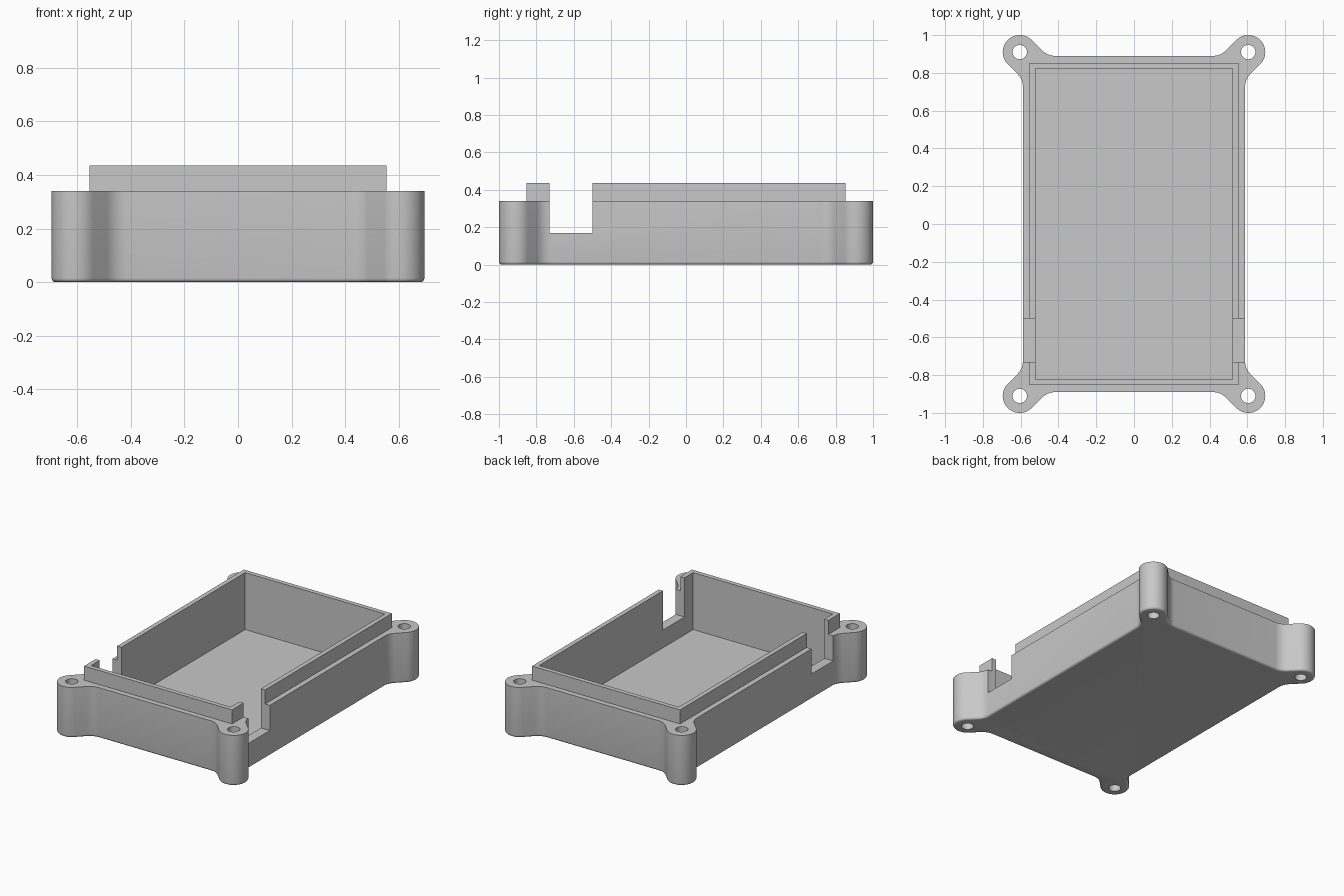
import bpy, bmesh, math

if "Cube" in bpy.data.objects:
    bpy.data.objects.remove(bpy.data.objects["Cube"])

# Main sizes
BODY_X, BODY_Y, BODY_H = 0.588, 0.89, 0.34
LIP_X, LIP_Y, LIP_H = 0.553, 0.853, 0.435
INNER_X, INNER_Y, FLOOR = 0.522, 0.822, 0.05
EAR_X, EAR_Y, EAR_R, HOLE_R = 0.605, 0.91, 0.09, 0.038
FILLET, BOTTOM_ROUND = 0.1, 0.015

grey = bpy.data.materials.new("light grey plastic")
grey.use_nodes = True
colour = (0.58, 0.58, 0.58, 1)
grey.diffuse_color = colour
grey.node_tree.nodes["Principled BSDF"].inputs["Base Color"].default_value = colour


def arc(cx, cy, r, start, end, steps):
    angles = [math.radians(start + (end - start) * i / steps) for i in range(steps + 1)]
    return [(cx + r * math.cos(a), cy + r * math.sin(a)) for a in angles]


def corner_outline():
    """One corner: wall, fillet, slanted flank, round ear, flank, fillet, wall."""
    s = EAR_R / math.sqrt(2)
    run = FILLET * math.tan(math.pi / 8)
    foot_y = (EAR_Y - s) - (EAR_X + s - BODY_X)   # flank meets the side wall
    foot_x = (EAR_X - s) - (EAR_Y + s - BODY_Y)   # flank meets the end wall
    return (arc(BODY_X + FILLET, foot_y - run, FILLET, 180, 135, 8)
            + arc(EAR_X, EAR_Y, EAR_R, -45, 135, 32)
            + arc(foot_x - run, BODY_Y + FILLET, FILLET, -45, -90, 8))


def full_outline():
    q = corner_outline()
    back_left = [(-x, y) for x, y in reversed(q)]
    front_left = [(-x, -y) for x, y in q]
    front_right = [(x, -y) for x, y in reversed(q)]
    return q + back_left + front_left + front_right


def prism(name, points, z0, z1, bottom_round=0):
    bm = bmesh.new()
    base = bm.faces.new([bm.verts.new((x, y, z0)) for x, y in points])
    top = bmesh.ops.extrude_face_region(bm, geom=[base])["geom"]
    bmesh.ops.translate(bm, vec=(0, 0, z1 - z0),
                        verts=[g for g in top if isinstance(g, bmesh.types.BMVert)])
    bmesh.ops.recalc_face_normals(bm, faces=bm.faces)
    if bottom_round:
        rim = [e for e in bm.edges if all(abs(v.co.z - z0) < 1e-6 for v in e.verts)]
        bmesh.ops.bevel(bm, geom=rim, offset=bottom_round, segments=4,
                        profile=0.5, affect='EDGES')
    mesh = bpy.data.meshes.new(name)
    bm.to_mesh(mesh)
    bm.free()
    mesh.materials.append(grey)
    obj = bpy.data.objects.new(name, mesh)
    bpy.context.collection.objects.link(obj)
    return obj


def box(name, x0, x1, y0, y1, z0, z1):
    return prism(name, [(x0, y0), (x1, y0), (x1, y1), (x0, y1)], z0, z1)


def combine(target, tool, operation):
    tool.hide_render = True
    mod = target.modifiers.new(tool.name, 'BOOLEAN')
    mod.operation, mod.object, mod.solver = operation, tool, 'EXACT'
    bpy.context.view_layer.objects.active = target
    bpy.ops.object.modifier_apply(modifier=mod.name)
    bpy.data.objects.remove(tool)


# Outer body with screw ears and a rounded bottom edge
case = prism("enclosure_base", full_outline(), 0, BODY_H, BOTTOM_ROUND)

# Raised lip that locates the lid
combine(case, box("lip", -LIP_X, LIP_X, -LIP_Y, LIP_Y, 0.1, LIP_H), 'UNION')

# Hollow interior
combine(case, box("cavity", -INNER_X, INNER_X, -INNER_Y, INNER_Y, FLOOR, 0.6), 'DIFFERENCE')

# Cable notch through both side walls
combine(case, box("notch", -0.65, 0.65, -0.73, -0.5, 0.17, 0.6), 'DIFFERENCE')

# Screw holes through the four ears
for sx in (-1, 1):
    for sy in (-1, 1):
        circle = arc(sx * EAR_X, sy * EAR_Y, HOLE_R, 0, 360, 32)[:-1]
        combine(case, prism("screw_hole", circle, -0.1, 0.6), 'DIFFERENCE')

# Smooth curved walls, crisp edges
bpy.ops.object.select_all(action='DESELECT')
case.select_set(True)
bpy.context.view_layer.objects.active = case
bpy.ops.object.shade_smooth_by_angle(angle=math.radians(30))
